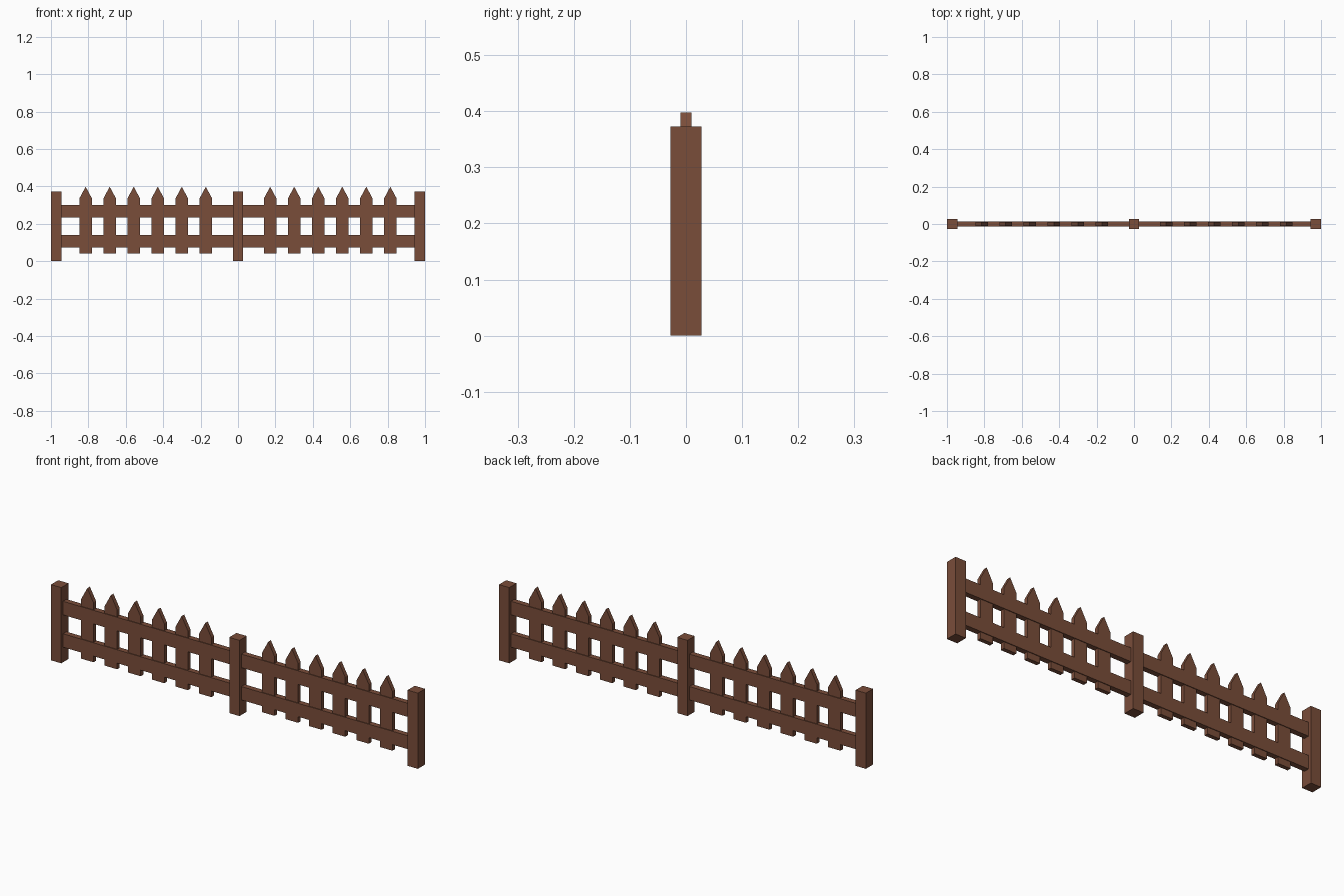
import bpy

if "Cube" in bpy.data.objects:
    bpy.data.objects.remove(bpy.data.objects["Cube"])

wood = bpy.data.materials.new("brown_wood")
wood.diffuse_color = (0.195, 0.075, 0.042, 1)
wood.use_nodes = True
wood.node_tree.nodes["Principled BSDF"].inputs["Base Color"].default_value = wood.diffuse_color


def extrude_profile(name, profile, depth, x=0.0):
    """Flat (x, z) outline given thickness along y, centred on y = 0."""
    n = len(profile)
    verts = [(px, y, pz) for y in (-depth / 2, depth / 2) for px, pz in profile]
    faces = [tuple(range(n)), tuple(range(2 * n - 1, n - 1, -1))]
    faces += [(i, i + n, (i + 1) % n + n, (i + 1) % n) for i in range(n)]
    mesh = bpy.data.meshes.new(name)
    mesh.from_pydata(verts, [], faces)
    mesh.materials.append(wood)
    obj = bpy.data.objects.new(name, mesh)
    obj.location.x = x
    bpy.context.collection.objects.link(obj)
    return obj


def board(name, width, z0, z1, depth, x):
    w = width / 2
    return extrude_profile(name, [(-w, z0), (w, z0), (w, z1), (-w, z1)], depth, x)


POST = 0.056
POST_X = 1 - POST / 2

# Square posts
for x in (-POST_X, 0, POST_X):
    board("post", POST, 0, 0.373, POST, x)

# Pointed picket outline
picket = [(-0.034, 0.042), (0.034, 0.042), (0.034, 0.335),
          (0, 0.398), (-0.034, 0.335)]

for side in (-1, 1):
    # Two rails per bay, butting against the posts
    for z0, z1 in ((0.074, 0.140), (0.233, 0.300)):
        board("rail", POST_X - POST, z0, z1, 0.027, side * POST_X / 2)
    # Six pickets per bay
    for i in range(6):
        extrude_profile("picket", picket, 0.02, side * (0.172 + i * 0.1285))
